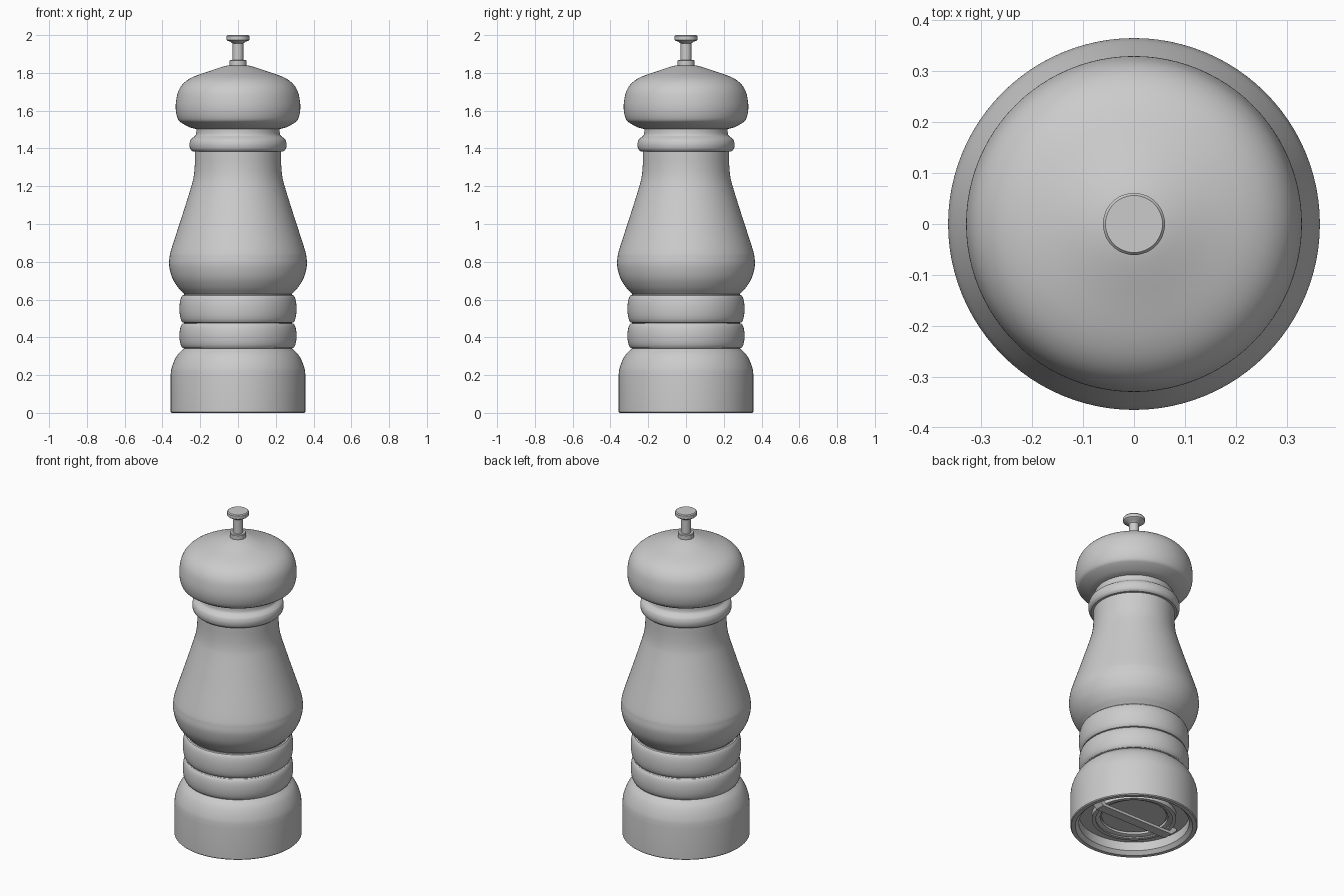
import bpy, bmesh, math
from mathutils import Vector

if "Cube" in bpy.data.objects:
    bpy.data.objects.remove(bpy.data.objects["Cube"])

SIDES = 96


def finish(bm, name, angle=30):
    bmesh.ops.recalc_face_normals(bm, faces=bm.faces)
    me = bpy.data.meshes.new(name)
    bm.to_mesh(me)
    bm.free()
    ob = bpy.data.objects.new(name, me)
    bpy.context.collection.objects.link(ob)
    bpy.ops.object.select_all(action='DESELECT')
    ob.select_set(True)
    bpy.context.view_layer.objects.active = ob
    bpy.ops.object.shade_smooth_by_angle(angle=math.radians(angle))
    return ob


def curve(pts, steps=6):
    """Smooth Catmull-Rom curve through (radius, height) points."""
    p = [Vector(q) for q in pts]
    p = [2 * p[0] - p[1]] + p + [2 * p[-1] - p[-2]]
    out = []
    for a, b, c, d in zip(p, p[1:], p[2:], p[3:]):
        for i in range(steps):
            t = i / steps
            out.append(0.5 * (2 * b + (c - a) * t + (2 * a - 5 * b + 4 * c - d) * t ** 2
                              + (3 * b - a - 3 * c + d) * t ** 3))
    return [tuple(v) for v in out] + [tuple(pts[-1])]


def bead(r, bulge, z0, z1, steps=12):
    """Half-round turned ring between two heights."""
    return [(r + bulge * math.sin(math.pi * i / steps) ** 0.8,
             (z0 + z1) / 2 - (z1 - z0) / 2 * math.cos(math.pi * i / steps))
            for i in range(steps + 1)]


def lathe(name, profile, sides=SIDES):
    bm = bmesh.new()
    vs = [bm.verts.new((r, 0, z)) for r, z in profile]
    es = [bm.edges.new(e) for e in zip(vs, vs[1:])]
    bmesh.ops.spin(bm, geom=vs + es, cent=(0, 0, 0), axis=(0, 0, 1),
                   angle=2 * math.pi, steps=sides, use_duplicate=False)
    bmesh.ops.remove_doubles(bm, verts=bm.verts, dist=1e-4)
    return finish(bm, name)


# Turned body: recessed underside, foot, two beads, belly, tapering waist, collar bead
body = [(0, 0.075), (0.31, 0.075), (0.31, 0.02), (0.33, 0.0), (0.352, 0.0), (0.357, 0.005)]
body += curve([(0.357, 0.2), (0.352, 0.235), (0.338, 0.275), (0.318, 0.31), (0.29, 0.338)])
body += bead(0.285, 0.025, 0.342, 0.475)
body += bead(0.285, 0.025, 0.477, 0.625)
body += curve([(0.285, 0.63), (0.318, 0.665), (0.348, 0.715), (0.364, 0.775), (0.363, 0.82),
               (0.352, 0.87), (0.297, 1.04), (0.25, 1.19), (0.235, 1.25), (0.229, 1.31),
               (0.228, 1.385)])
body += curve([(0.242, 1.385), (0.253, 1.398), (0.257, 1.422), (0.251, 1.445),
               (0.238, 1.458), (0.226, 1.468), (0.221, 1.485), (0.221, 1.52)])
body.append((0, 1.52))
lathe("mill_body", body)

# Mushroom-shaped turning head
head = [(0, 1.503), (0.222, 1.503)]
head += curve([(0.222, 1.503), (0.255, 1.512), (0.298, 1.535), (0.318, 1.555), (0.329, 1.6),
               (0.328, 1.65), (0.315, 1.705), (0.285, 1.748), (0.235, 1.78),
               (0.15, 1.81), (0.06, 1.838), (0.0, 1.842)])
lathe("mill_head", head)

# Top adjusting knob: collar, stem and flared cap
lathe("top_knob", [(0, 1.83), (0.045, 1.83), (0.045, 1.865), (0.042, 1.868), (0.028, 1.868),
                   (0.028, 1.955), (0.04, 1.965), (0.055, 1.97), (0.061, 1.975),
                   (0.061, 1.994), (0.056, 2.0), (0, 2.0)], 48)

# Grinder ring with an inner step, sunk in the underside
lathe("grinder_ring", [(0.19, 0.08), (0.19, 0.058), (0.205, 0.052), (0.215, 0.052),
                       (0.215, 0.045), (0.237, 0.045), (0.237, 0.08)])
lathe("grinder_burr", [(0, 0.066), (0.182, 0.066), (0.182, 0.08)])

# Bridge bar across the grinder with bent feet
bm = bmesh.new()
outer = [(-0.285, 0.08), (-0.285, 0.062), (-0.25, 0.028), (0.25, 0.028), (0.285, 0.062), (0.285, 0.08)]
inner = [(0.25, 0.08), (0.25, 0.062), (0.23, 0.045), (-0.23, 0.045), (-0.25, 0.062), (-0.25, 0.08)]
face = bm.faces.new([bm.verts.new((x, -0.03, z)) for x, z in outer + inner])
ext = bmesh.ops.extrude_face_region(bm, geom=[face])
bmesh.ops.translate(bm, vec=(0, 0.06, 0),
                    verts=[g for g in ext["geom"] if isinstance(g, bmesh.types.BMVert)])
finish(bm, "bridge_bar", 20)
